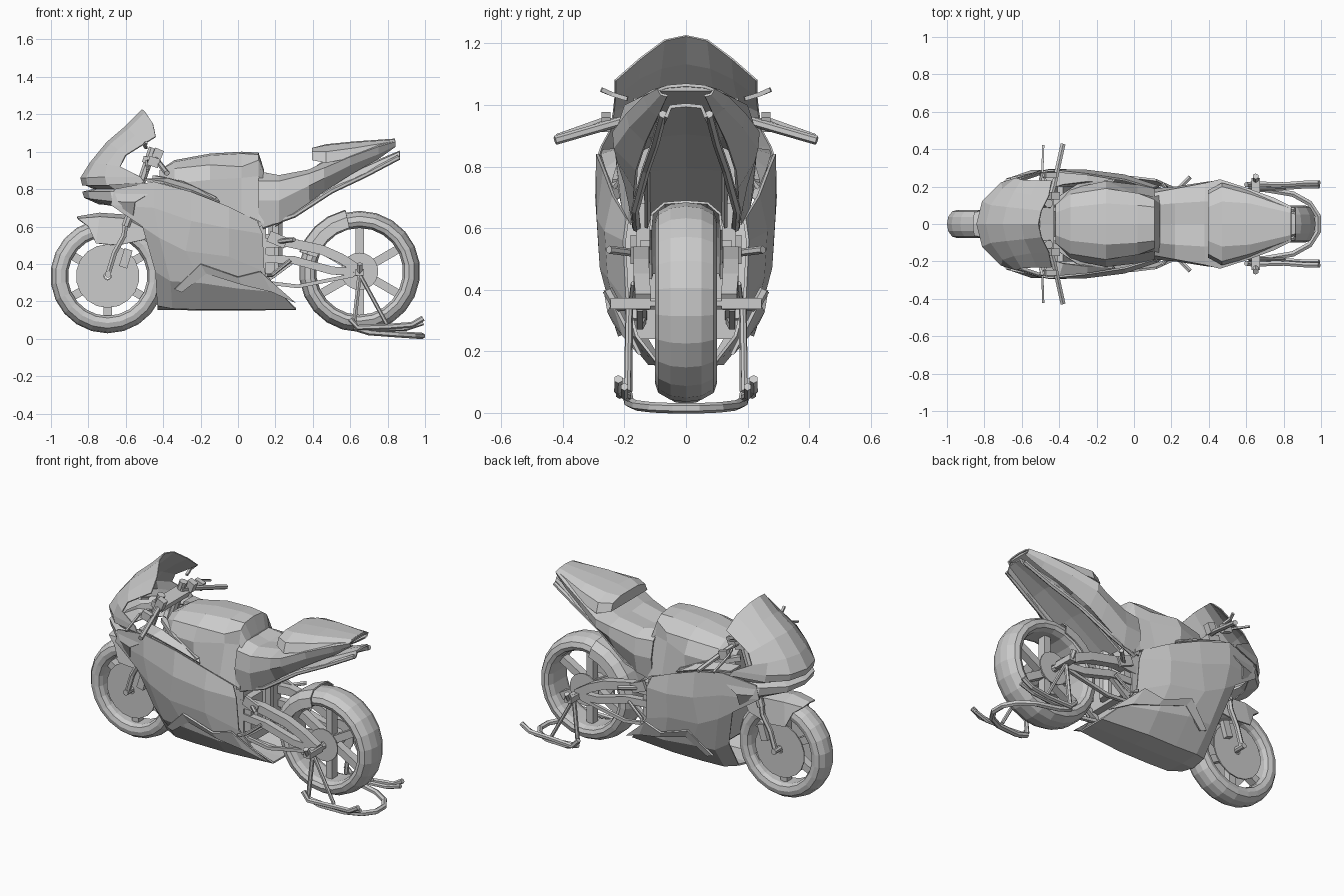
import bpy, bmesh, math
from mathutils import Vector, Matrix


def finish(name, bm, mirror=True, thick=0):
    bmesh.ops.remove_doubles(bm, verts=bm.verts, dist=1e-5)
    bmesh.ops.recalc_face_normals(bm, faces=bm.faces)
    me = bpy.data.meshes.new(name)
    bm.to_mesh(me)
    bm.free()
    ob = bpy.data.objects.new(name, me)
    bpy.context.collection.objects.link(ob)
    if mirror:
        m = ob.modifiers.new("mirror", 'MIRROR')
        m.use_axis = (False, True, False)
    if thick:
        s = ob.modifiers.new("thickness", 'SOLIDIFY')
        s.thickness, s.offset = thick, 0
    return ob


def grid(name, rows, thick=0, mirror=True, loop_u=False, loop_v=False, cap=False):
    bm = bmesh.new()
    vs = [[bm.verts.new(p) for p in r] for r in rows]
    nu, nv = len(vs), len(vs[0])
    for i in range(nu if loop_u else nu - 1):
        for j in range(nv if loop_v else nv - 1):
            a, b = vs[i], vs[(i + 1) % nu]
            k = (j + 1) % nv
            bm.faces.new((a[j], b[j], b[k], a[k]))
    if cap:
        bm.faces.new(vs[0])
        bm.faces.new(vs[-1])
    return finish(name, bm, mirror, thick)


def loft(name, rings, closed=True, thick=0):
    """Rings: (x, [(y, z) from top centre outwards]); mirrored in y."""
    rows = []
    for x, pts in rings:
        row = [(x, y, z) for y, z in pts]
        if closed:
            row.append((x, 0, pts[-1][1]))
        rows.append(row)
    return grid(name, rows, thick, cap=closed)


def tube(name, pts, r, n=6, mirror=True):
    pts = [Vector(p) for p in pts]
    rows = []
    for i, p in enumerate(pts):
        d = pts[min(i + 1, len(pts) - 1)] - pts[max(i - 1, 0)]
        side = d.cross(Vector((0, 0, 1)) if abs(d.normalized().z) < .9 else Vector((0, 1, 0))).normalized()
        up = side.cross(d).normalized()
        rows.append([p + r * (math.cos(a) * side + math.sin(a) * up)
                     for a in [math.tau * (k + .5) / n for k in range(n)]])
    return grid(name, rows, mirror=mirror, loop_v=True, cap=True)


def lathe(name, cx, cz, prof, n=22, mirror=False):
    rows = []
    for k in range(n):
        a = math.tau * (k + .5) / n
        rows.append([(cx + r * math.cos(a), y, cz + r * math.sin(a)) for y, r in prof])
    return grid(name, rows, mirror=mirror, loop_u=True, loop_v=True)


def box(name, c, size, rot=0, mirror=True):
    bm = bmesh.new()
    m = Matrix.Translation(c) @ Matrix.Rotation(rot, 4, 'Y') @ Matrix.Diagonal((*size, 1))
    bmesh.ops.create_cube(bm, size=1, matrix=m)
    return finish(name, bm, mirror)


# wheels: tyre, hub, brake discs, spokes
def wheel(tag, cx, cz, R, w, rim, disc):
    half = [(w * .5, R * .98), (w * .9, R * .91), (w, R * .82), (w * .9, rim + .012), (w * .6, rim)]
    prof = [(0, R)] + half + [(-y, r) for y, r in reversed(half)]
    lathe(tag + "_tyre", cx, cz, prof)
    lathe(tag + "_hub", cx, cz, [(-w * .7, .015), (-w * .7, .05), (w * .7, .05), (w * .7, .015)], 12)
    y = w * .75
    lathe(tag + "_brake_disc", cx, cz, [(y, .02), (y, disc), (y + .008, disc), (y + .008, .02)], 18, True)
    for k in range(6):
        a = math.tau * (k + .5) / 6
        c = (cx + rim * .58 * math.cos(a), 0, cz + rim * .58 * math.sin(a))
        box(tag + "_spoke", c, (rim * .9, .05, .045), -a, False)


wheel("front", -.697, .335, .306, .075, .212, .17)
wheel("rear", .65, .36, .324, .10, .232, .10)
tube("front_axle", [(-.695, -.125, .345), (-.695, .125, .345)], .018, 8, False)
tube("rear_axle", [(.65, -.2, .355), (.65, .2, .355)], .02, 8, False)

# front mudguard, forks and calipers
grid("front_mudguard", [
    [(-.86, 0, .65), (-.74, 0, .67), (-.6, 0, .66), (-.47, 0, .59)],
    [(-.855, .06, .64), (-.74, .08, .65), (-.6, .08, .64), (-.47, .08, .57)],
    [(-.80, .08, .60), (-.76, .10, .51), (-.64, .10, .5), (-.5, .085, .53)]], .008)
tube("fork_lower", [(-.695, .105, .345), (-.66, .105, .46), (-.61, .11, .55), (-.595, .11, .65)], .016)
tube("fork_upper", [(-.60, .11, .6), (-.455, .11, 1.02)], .024, 8)
box("front_caliper", (-.60, .085, .43), (.045, .03, .10), .3)
box("triple_clamp", (-.47, 0, .95), (.08, .27, .035), .3, False)

# handlebars, levers and small fittings
tube("handlebar", [(-.46, .09, .975), (-.43, .2, .95), (-.38, .425, .885)], .015)
tube("brake_lever", [(-.46, .2, .955), (-.49, .28, .95), (-.485, .42, .90)], .008, 4)
box("lever_clamp", (-.45, .26, .945), (.06, .03, .05), .3)
box("reservoir", (-.43, .15, .985), (.05, .04, .06), .4)
tube("side_fin", [(-.49, .19, 1.02), (-.50, .24, 1.035), (-.49, .275, 1.05)], .01, 4)

# nose cowl with windscreen
grid("nose_and_screen", [
    [(-.83, 0, .82), (-.80, .12, .82), (-.70, .22, .82), (-.50, .285, .835)],
    [(-.84, 0, .86), (-.81, .12, .86), (-.71, .22, .865), (-.52, .275, .865)],
    [(-.79, 0, .94), (-.765, .10, .94), (-.70, .19, .93), (-.63, .245, .92)],
    [(-.70, 0, 1.05), (-.68, .09, 1.04), (-.64, .17, 1.01), (-.60, .235, .98)],
    [(-.60, 0, 1.135), (-.585, .08, 1.12), (-.55, .155, 1.085), (-.52, .23, 1.03)],
    [(-.51, 0, 1.225), (-.495, .07, 1.21), (-.455, .15, 1.15), (-.44, .23, 1.08)]], .006)
# recessed intake and lower lip
grid("lower_nose", [
    [(-.82, 0, .825), (-.79, .12, .825), (-.69, .215, .825), (-.50, .28, .835)],
    [(-.77, 0, .80), (-.75, .11, .80), (-.66, .21, .80), (-.47, .275, .80)],
    [(-.83, 0, .785), (-.80, .13, .785), (-.68, .24, .785), (-.45, .285, .79)],
    [(-.82, 0, .755), (-.79, .13, .75), (-.67, .24, .735), (-.55, .285, .73)],
    [(-.74, 0, .72), (-.72, .1, .72), (-.66, .2, .71), (-.56, .27, .66)]], .006)

# side fairing and belly pan
grid("side_fairing", [
    [(-.66, .245, .80), (-.45, .287, .84), (-.25, .265, .785), (-.05, .235, .705), (.10, .19, .63)],
    [(-.68, .24, .715), (-.45, .29, .70), (-.25, .285, .63), (-.05, .26, .59), (.13, .2, .56)],
    [(-.51, .265, .60), (-.42, .28, .54), (-.28, .275, .47), (-.05, .25, .44), (.14, .19, .36)],
    [(-.44, .20, .36), (-.36, .225, .31), (-.2, .23, .30), (0, .21, .27), (.22, .16, .25)],
    [(-.43, .09, .18), (-.35, .12, .165), (-.2, .12, .16), (0, .12, .16), (.31, .09, .16)],
    [(-.43, 0, .16), (-.35, 0, .16), (-.2, 0, .155), (0, 0, .155), (.31, 0, .16)]], .01)
# raised vent ledge on the lower fairing, running back over the belly
grid("fairing_vent_ledge", [
    [(-.34, .22, .265), (-.2, .262, .40), (0, .25, .33), (.12, .235, .36), (.15, .22, .33)],
    [(-.30, .215, .25), (-.17, .245, .35), (.02, .23, .29), (.18, .20, .25), (.31, .15, .19)]], .012)
grid("inner_panel", [
    [(-.50, .27, .85), (-.40, .275, .835), (-.25, .26, .79), (-.10, .235, .73)],
    [(-.50, .17, .85), (-.38, .21, .855), (-.25, .225, .815), (-.12, .215, .755)]], .012)
tube("frame_spar", [(-.45, .1, .86), (-.3, .2, .83), (-.12, .225, .745)], .02, 4)

# engine and radiator
box("engine", (-.06, 0, .46), (.42, .32, .44), 0, False)
box("radiator", (-.36, 0, .47), (.03, .40, .34), -.2, False)

# tank with knee recesses
loft("fuel_tank", [
    (-.42, [(0, .90), (.06, .90), (.10, .87), (.12, .80), (.12, .72)]),
    (-.34, [(0, .955), (.09, .945), (.16, .91), (.19, .83), (.18, .74)]),
    (-.15, [(0, .99), (.11, .98), (.19, .93), (.23, .85), (.22, .72)]),
    (.02, [(0, 1.0), (.10, .99), (.165, .92), (.16, .86), (.21, .67)]),
    (.11, [(0, .995), (.09, .985), (.13, .955), (.145, .87), (.19, .63)]),
    (.14, [(0, .90), (.07, .90), (.11, .88), (.16, .83), (.18, .61)])])

# seat, tail and rear hump
loft("seat_and_tail", [
    (.11, [(0, .89), (.10, .89), (.165, .84), (.185, .74), (.17, .60)]),
    (.22, [(0, .86), (.11, .87), (.185, .84), (.195, .74), (.17, .62)]),
    (.38, [(0, .89), (.12, .90), (.215, .88), (.22, .82), (.165, .73)]),
    (.46, [(0, .95), (.12, .94), (.235, .91), (.23, .86), (.16, .79)]),
    (.60, [(0, 1.0), (.12, .99), (.19, .97), (.18, .93), (.13, .88)]),
    (.75, [(0, 1.05), (.09, 1.04), (.135, 1.025), (.12, .99), (.09, .965)]),
    (.84, [(0, 1.065), (.06, 1.06), (.09, 1.05), (.08, 1.035), (.06, 1.03)])], False, .01)
loft("tail_hump", [
    (.395, [(0, 1.02), (.09, 1.02), (.16, 1.0), (.18, .955)]),
    (.47, [(0, 1.04), (.12, 1.035), (.20, 1.0), (.22, .94)]),
    (.62, [(0, 1.055), (.11, 1.05), (.16, 1.02), (.18, .97)]),
    (.835, [(0, 1.07), (.06, 1.065), (.085, 1.055), (.09, 1.045)])])
# undertray and its side pipes
loft("undertray", [
    (.20, [(0, .64), (.12, .63), (.13, .60)]),
    (.45, [(0, .80), (.12, .79), (.13, .76)]),
    (.65, [(0, .91), (.10, .90), (.11, .87)]),
    (.865, [(0, 1.0), (.05, .995), (.065, .96)])], False, .012)
tube("side_pipe", [(.13, .16, .60), (.3, .165, .66), (.5, .13, .79), (.68, .1, .875), (.86, .075, .97)], .014)

# rear hugger following the tyre
rows = []
for y, r in [(0, .335), (.07, .33), (.11, .295), (.115, .24)]:
    rows.append([(.65 + r * math.cos(a), y, .36 + r * math.sin(a))
                 for a in [math.radians(d) for d in (103, 120, 135, 150, 162)]])
grid("rear_hugger", rows, .008)

# swingarm, shock and foot controls
tube("swingarm_top", [(.12, .135, .51), (.27, .145, .515), (.45, .145, .475), (.55, .145, .43), (.65, .14, .365)], .036, 4)
tube("swingarm_low", [(.12, .135, .43), (.3, .145, .42), (.5, .145, .365), (.65, .14, .355)], .03, 4)
tube("swingarm_brace", [(.15, .14, .30), (.32, .15, .28), (.62, .15, .34)], .014, 4)
tube("swingarm_strut", [(.15, .14, .31), (.30, .145, .42)], .018, 4)
box("swingarm_pivot", (.15, 0, .45), (.09, .3, .22), 0, False)
tube("shock", [(.2, 0, .36), (.2, 0, .66)], .04, 8, False)
box("peg_bracket", (.21, .17, .53), (.10, .02, .06), .4)
tube("foot_peg", [(.22, .17, .52), (.30, .25, .53)], .013)
tube("foot_lever", [(.28, .17, .42), (.18, .18, .34), (.15, .22, .34)], .01)

# paddock stand
box("stand_cup", (.65, .18, .355), (.045, .13, .035))
tube("stand_cup_tip", [(.65, .225, .345), (.65, .255, .40)], .017)
tube("stand_front_leg", [(.65, .185, .345), (.62, .187, .07)], .013)
tube("stand_rear_leg", [(.65, .185, .345), (.80, .19, .07)], .011)
tube("stand_rail", [(.60, .21, .105), (.64, .215, .06), (.80, .21, .065), (.93, .22, .075), (.99, .22, .11)], .015)
tube("stand_foot", [(.62, .19, .06), (.75, .19, .05), (.90, .20, .055), (.99, .20, .085)], .013)
half = [(.62, .19, .06), (.70, .185, .035), (.85, .16, .024), (.94, .11, .018), (.985, .04, .015)]
tube("stand_loop", half + [(x, -y, z) for x, y, z in reversed(half)], .017, 6, False)
